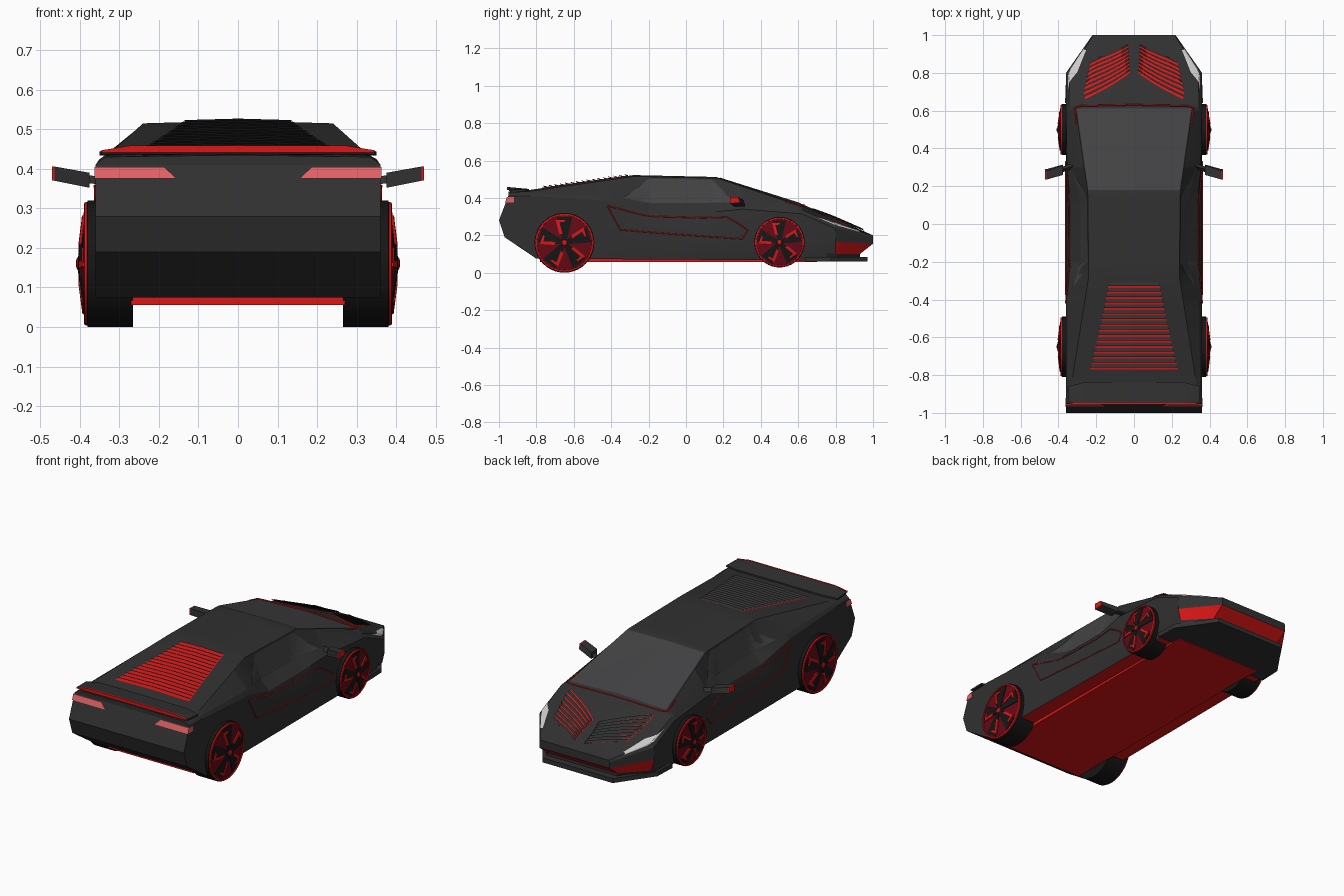
import bpy, bmesh, math
from mathutils import Vector

if "Cube" in bpy.data.objects:
    bpy.data.objects.remove(bpy.data.objects["Cube"])


def material(name, r, g, b):
    m = bpy.data.materials.new(name)
    m.diffuse_color = (r, g, b, 1)
    m.use_nodes = True
    m.node_tree.nodes["Principled BSDF"].inputs["Base Color"].default_value = m.diffuse_color
    return m


PAINT = material("dark_paint", .03, .03, .03)
GLASS = material("tinted_glass", .055, .055, .058)
BLACK = material("rubber_black", .008, .008, .008)
RED = material("red_trim", .7, .008, .008)
DARKRED = material("dark_red", .13, .003, .008)
TAIL = material("tail_red", .75, .12, .13)
LAMP = material("lamp_white", .65, .65, .65)


def finish(bm, name, *mats, smooth=None):
    me = bpy.data.meshes.new(name)
    bm.to_mesh(me)
    bm.free()
    ob = bpy.data.objects.new(name, me)
    bpy.context.collection.objects.link(ob)
    for m in mats:
        me.materials.append(m)
    if smooth:
        bpy.ops.object.select_all(action='DESELECT')
        ob.select_set(True)
        bpy.context.view_layer.objects.active = ob
        bpy.ops.object.shade_smooth_by_angle(angle=math.radians(smooth))
    return ob


def hull(name, pts, mat, mirror=False):
    """Convex solid around the points, optionally repeated on the left."""
    for sx, tag in ((1, "_right"), (-1, "_left")) if mirror else ((1, ""),):
        bm = bmesh.new()
        for x, y, z in pts:
            bm.verts.new((sx * x, y, z))
        bmesh.ops.convex_hull(bm, input=bm.verts[:])
        bmesh.ops.recalc_face_normals(bm, faces=bm.faces[:])
        finish(bm, name + tag, mat)


# Body rails from floor edge up to the centre line, each (y, x, z) nose to tail
FLOOR = [(.93, .22, .07), (.75, .345, .065), (-.8, .36, .075)]
LOWER = [(.93, .22, .10), (.8, .345, .10), (.6, .36, .12), (-.8, .36, .12), (-.97, .36, .19)]
MID = [(1, .22, .155), (.8, .36, .165), (.3, .36, .23), (-.4, .36, .25), (-1, .36, .28)]
SHOULDER = [(1, .22, .19), (.8, .36, .235), (.62, .36, .315), (.3, .355, .34), (.1, .335, .32),
            (-.2, .335, .32), (-.42, .36, .385), (-.84, .36, .41), (-.95, .36, .41)]
BELT = [(1, .215, .2), (.8, .34, .26), (.62, .345, .335), (.3, .325, .375), (.1, .28, .37),
        (-.2, .28, .37), (-.4, .345, .41), (-.84, .35, .425), (-.95, .35, .42)]
ROOF = [(1, .1, .2), (.62, .31, .355), (.17, .245, .505), (-.28, .24, .515), (-.84, .33, .435), (-.95, .335, .43)]
CENTRE = [(1, 0, .2), (.62, 0, .367), (.16, 0, .512), (-.28, 0, .522), (-.84, 0, .442), (-.95, 0, .435)]
RAILS = [FLOOR, LOWER, MID, SHOULDER, BELT, ROOF, CENTRE]


def rail(k, y):
    r = RAILS[k]
    y = min(max(y, r[-1][0]), r[0][0])
    for a, b in zip(r, r[1:]):
        if y >= b[0]:
            t = (a[0] - y) / (a[0] - b[0])
            return Vector((a[1] + (b[1] - a[1]) * t, y, a[2] + (b[2] - a[2]) * t))


def surf(y, s, off=0.0):
    """Point on the body at length y and rail position s, lifted by off."""
    def at(y, s):
        k = min(int(s), 5)
        return rail(k, y).lerp(rail(k + 1, y), s - k)
    p = at(y, s)
    if off:
        e = .004
        n = (at(y + e, s) - at(y - e, s)).cross(at(y, min(s + .01, 6)) - at(y, s - .01))
        p = p + n.normalized() * off
        if s > 5.999:
            p.x = 0
    return p


def patch(bm, corners, off0=.003, off1=.003, nu=8, nv=1, v0=0, v1=1):
    """Skin lying on the body, both sides; corners (y, s) run a-b then c-d."""
    a, b, c, d = [Vector(q) for q in corners]
    for sx in (1, -1):
        grid = []
        for j in range(nv + 1):
            v = v0 + (v1 - v0) * j / nv
            row = []
            for i in range(nu + 1):
                q = a.lerp(b, i / nu).lerp(c.lerp(d, i / nu), v)
                p = surf(q[0], q[1], off0 + (off1 - off0) * j / nv)
                row.append(bm.verts.new((sx * p.x, p.y, p.z)))
            grid.append(row)
        for r0, r1 in zip(grid, grid[1:]):
            for i in range(nu):
                f = [r0[i], r0[i + 1], r1[i + 1], r1[i]]
                bm.faces.new(f if sx > 0 else f[::-1])


def skin(name, corners, mat, **kw):
    bm = bmesh.new()
    patch(bm, corners, **kw)
    bmesh.ops.remove_doubles(bm, verts=bm.verts[:], dist=1e-5)
    finish(bm, name, mat)


def louvres(name, corners, n):
    """Red bed with raised tilted black slats."""
    skin(name + "_bed", corners, RED, nv=n * 2, nu=10)
    bm = bmesh.new()
    for i in range(n):
        patch(bm, corners, off0=.004, off1=.012, nu=10, v0=i / n, v1=(i + .62) / n)
    finish(bm, name + "_slats", PAINT)


def trim_line(name, path, r, cyclic=False):
    """Thin red line along (y, s) points on the body, both sides."""
    cu = bpy.data.curves.new(name, 'CURVE')
    cu.dimensions, cu.bevel_depth, cu.bevel_resolution = '3D', r, 0
    ends = path + path[:1] if cyclic else path
    qs = [Vector(a).lerp(Vector(b), i / 10) for a, b in zip(ends, ends[1:]) for i in range(11)]
    for sx in (1, -1):
        sp = cu.splines.new('POLY')
        sp.points.add(len(qs) - 1)
        for pt, q in zip(sp.points, qs):
            p = surf(q[0], q[1], .002)
            pt.co = (sx * p.x, p.y, p.z, 1)
    cu.materials.append(RED)
    bpy.context.collection.objects.link(bpy.data.objects.new(name, cu))


# Body shell lofted through the rails
ys = sorted({p[0] for r in RAILS for p in r}, reverse=True)
bm = bmesh.new()
rings = []
for y in ys:
    half = [rail(k, y) for k in range(7)]
    ring = half + [Vector((-p.x, p.y, p.z)) for p in half[5::-1]]
    rings.append([bm.verts.new(p) for p in ring])
for j in range(len(ys) - 1):
    for i in range(13):
        f = bm.faces.new((rings[j][i], rings[j][(i + 1) % 13], rings[j + 1][(i + 1) % 13], rings[j + 1][i]))
        f.material_index = int(i == 12 or (min(i, 11 - i) == 1 and ys[j + 1] > .79))
for r in (rings[0], rings[-1]):
    for k in range(6):
        f = bm.faces.new([r[k], r[k + 1]] + ([r[11 - k]] if k < 5 else []) + [r[12 - k]])
        f.material_index = int(k == 1 and r is rings[0])
bmesh.ops.remove_doubles(bm, verts=bm.verts[:], dist=1e-4)
bmesh.ops.recalc_face_normals(bm, faces=bm.faces[:])
finish(bm, "body_shell", PAINT, RED, smooth=15)

# Glass, headlights, louvres and trim lines
skin("windscreen", [(.61, 5.02), (.61, 6), (.18, 5.02), (.18, 6)], GLASS, nv=6)
skin("side_window", [(.27, 4.02), (-.34, 4.02), (.14, 4.93), (-.2, 4.93)], GLASS, nu=16, nv=6)
skin("headlight", [(.93, 3.7), (.70, 3.7), (.92, 4.1), (.80, 4.3)], LAMP, nv=4)
louvres("engine_louvre", [(-.31, 5.46), (-.31, 6), (-.77, 5.27), (-.77, 6)], 16)
louvres("hood_louvre", [(.86, 4.6), (.95, 5.76), (.66, 5.1), (.80, 5.9)], 8)
trim_line("cowl_line", [(.53, 4.85), (.61, 4.9), (.625, 5.1), (.63, 6)], .004)
trim_line("door_line", [(-.42, 2.8), (.22, 2.65), (.33, 2), (.30, 1.55), (-.35, 1.85)], .003, True)

# Floor plate and front splitter
hull("floor_plate", [(x, y, z) for x in (-.27, .27) for y in (-.78, .7) for z in (.056, .08)], RED)
hull("front_splitter", [(s * x, y, z) for s in (1, -1) for z in (.06, .085)
                        for x, y in ((.22, .97), (.36, .77), (.365, .64))], PAINT)

# Tail lights
hull("tail_light", [(x, y, z) for x, y, z in ((.363, -.968, .375), (.155, -.968, .375), (.187, -.957, .405),
     (.363, -.957, .405), (.363, -.92, .375), (.363, -.92, .405), (.16, -.94, .38))], TAIL, True)

# Rear wing with red edge and struts
hull("rear_wing", [(s * x, y, z + d) for s in (1, -1) for d in (0, .009)
     for x, y, z in ((.27, -.95, .449), (.27, -.84, .439), (.345, -.945, .437), (.35, -.86, .434))], PAINT)
hull("wing_edge", [(s * x, y, z) for s in (1, -1) for y in (-.956, -.948)
     for x, z in ((.27, .459), (.27, .453), (.345, .447), (.345, .441))], RED)
hull("wing_strut", [(x, y, z) for x in (.24, .26) for y, z in ((-.94, .42), (-.91, .42), (-.92, .452), (-.88, .446))],
     PAINT, True)

# Side mirrors
hull("mirror_housing", [(.375, .26, .352), (.375, .315, .355), (.375, .26, .39), (.375, .31, .388),
     (.465, .235, .37), (.465, .29, .375), (.465, .235, .406), (.465, .28, .404)], PAINT, True)
hull("mirror_cap", [(x, y, z) for x in (.464, .47) for y, z in ((.235, .37), (.29, .375), (.235, .406), (.28, .404))],
     RED, True)
hull("mirror_arm", [(.30, .33, .355), (.30, .30, .355), (.30, .315, .375), (.39, .30, .365), (.39, .27, .365),
     (.39, .285, .385)], PAINT, True)


def wheel(name, sx, cy, cz, R):
    def pol(r, deg, lift=0.0):
        a = math.radians(deg)
        x = .383 + .02 * (1 - r) + lift
        return (sx * x, cy + r * R * math.cos(a), cz + r * R * math.sin(a))

    def turned(part, mat, profile, n=40):
        bm = bmesh.new()
        vs = [bm.verts.new((sx * x, cy, cz + r * R)) for x, r in profile]
        es = [bm.edges.new(e) for e in zip(vs, vs[1:])]
        bmesh.ops.spin(bm, geom=vs + es, cent=(0, cy, cz), axis=(1, 0, 0), angle=math.tau, steps=n, use_merge=True)
        bmesh.ops.remove_doubles(bm, verts=bm.verts[:], dist=1e-5)
        bmesh.ops.recalc_face_normals(bm, faces=bm.faces[:])
        finish(bm, name + part, mat, smooth=30)

    turned("_tyre", BLACK, [(.265, 0), (.265, 1), (.38, 1), (.384, .93), (.37, .9), (.37, 0)])
    turned("_rim_ring", RED, [(.378, .98), (.388, .97), (.390, .92), (.38, .91), (.378, .98)])
    turned("_rim_dish", DARKRED, [(.375, .93), (.385, .92), (.400, .15), (.400, 0)])
    turned("_hub", RED, [(.398, .13), (.407, .09), (.410, .03), (.410, 0)], 10)
    for i in range(5):
        a = 90 + 72 * i
        hull(f"{name}_spoke_{i}", [pol(r, a + d, l) for l in (-.008, .004)
             for r, d in ((.12, -40), (.12, 40), (.9, -17), (.9, 17))], BLACK)
        hull(f"{name}_accent_{i}", [pol(r, a + d, l) for l in (0, .007)
             for r, d in ((.3, 12), (.35, 30), (.78, 14), (.8, 21))], RED)
        hull(f"{name}_hook_{i}", [pol(r, a + d, l) for l in (0, .007)
             for r, d in ((.72, 21), (.82, 21), (.70, 0), (.76, -2))], RED)


for sx, side in ((1, "right"), (-1, "left")):
    wheel("rear_wheel_" + side, sx, -.65, .16, .16)
    wheel("front_wheel_" + side, sx, .5, .163, .135)
